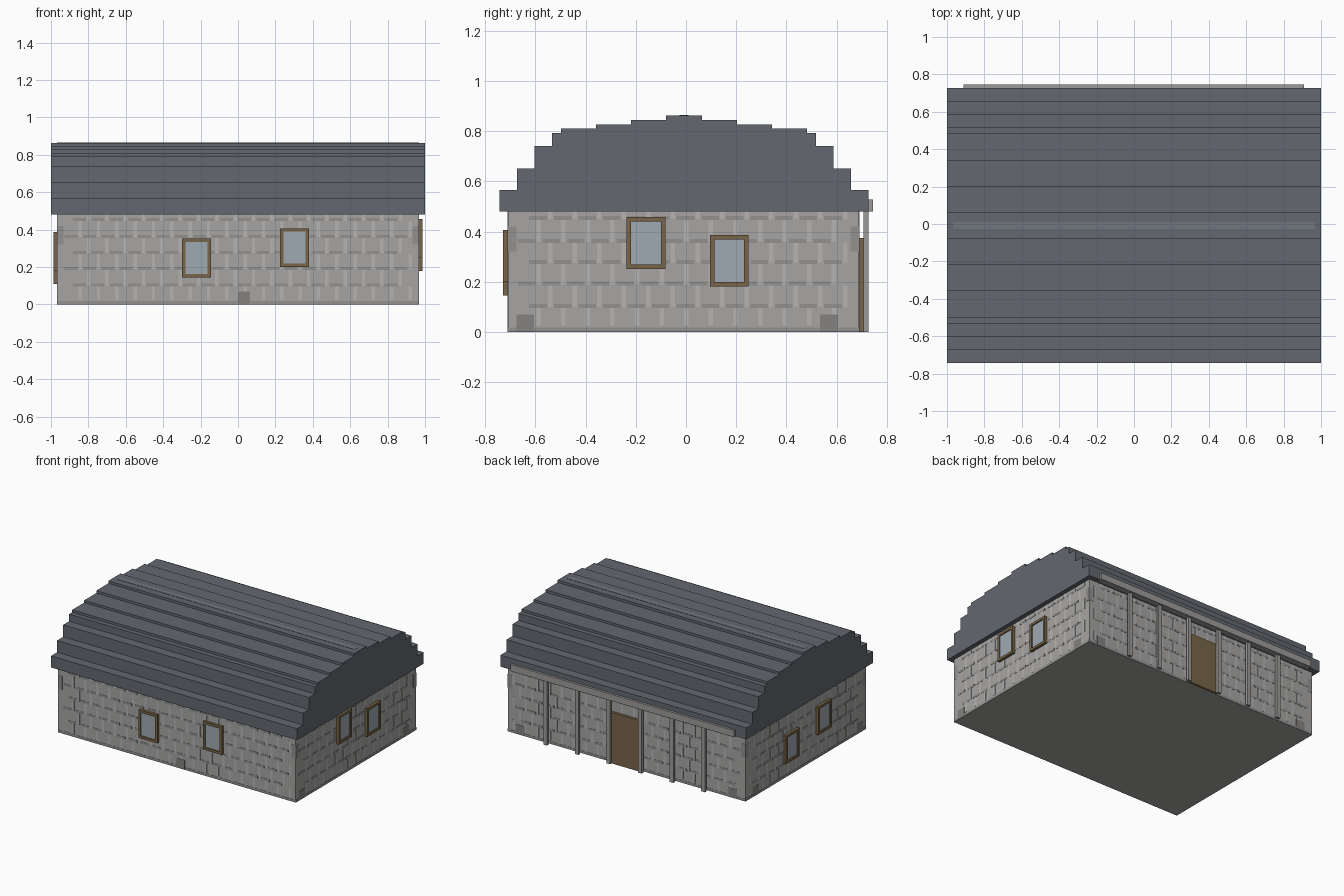
import bpy, bmesh

if "Cube" in bpy.data.objects:
    bpy.data.objects.remove(bpy.data.objects["Cube"])

WX, WF, WB, WH = 0.967, -0.71, 0.69, 0.48   # wall half length, front, back, height


def material(name, rgb):
    m = bpy.data.materials.new(name)
    m.diffuse_color = (*rgb, 1)
    m.use_nodes = True
    m.node_tree.nodes["Principled BSDF"].inputs["Base Color"].default_value = m.diffuse_color
    return m


STONE = material("stone", (0.38, 0.375, 0.37))
DARK = material("dark_stone", (0.29, 0.285, 0.28))
DARKER = material("weathered_stone", (0.23, 0.225, 0.22))
LIGHT = material("light_mortar", (0.46, 0.455, 0.45))
SLATE = material("slate", (0.125, 0.14, 0.16))
RIDGE = material("ridge_slate", (0.16, 0.185, 0.21))
WOOD = material("wood", (0.19, 0.13, 0.065))
GLASS = material("glass", (0.34, 0.40, 0.44))
TIMBER = material("grey_timber", (0.34, 0.33, 0.32))


def finish(name, bm, mat):
    bmesh.ops.recalc_face_normals(bm, faces=bm.faces)
    me = bpy.data.meshes.new(name)
    bm.to_mesh(me)
    bm.free()
    me.materials.append(mat)
    ob = bpy.data.objects.new(name, me)
    bpy.context.collection.objects.link(ob)
    return ob


def boxes(name, items, mat):
    """One object from boxes given as (x0, x1, y0, y1, z0, z1)."""
    bm = bmesh.new()
    for x0, x1, y0, y1, z0, z1 in items:
        vs = bmesh.ops.create_cube(bm, size=1)["verts"]
        bmesh.ops.scale(bm, vec=(x1 - x0, y1 - y0, z1 - z0), verts=vs)
        bmesh.ops.translate(bm, vec=((x0 + x1) / 2, (y0 + y1) / 2, (z0 + z1) / 2), verts=vs)
    return finish(name, bm, mat)


def on_wall(side, u0, u1, z0, z1, depth):
    """Box standing proud of one wall; u runs along x or y."""
    if side == "front":
        return (u0, u1, WF - depth, WF, z0, z1)
    if side == "back":
        return (u0, u1, WB, WB + depth, z0, z1)
    if side == "right":
        return (WX, WX + depth, u0, u1, z0, z1)
    return (-WX - depth, -WX, u0, u1, z0, z1)


# Solid stone body
boxes("walls", [(-WX, WX, WF, WB, 0, WH)], STONE)

# Shallow masonry courses on every wall
ROWS = [0.02, 0.095, 0.185, 0.27, 0.355, 0.445]
for side in ("front", "back", "right", "left"):
    lo, hi = (-WX, WX) if side in ("front", "back") else (WF, WB)
    dashes, joints = [], []
    for i, z in enumerate(ROWS):
        u = lo + 0.04 + 0.045 * (i % 2)
        while u + 0.07 < hi - 0.03:
            if i:
                dashes.append(on_wall(side, u, u + 0.07, z, z + 0.016, 0.0015))
            top = ROWS[i + 1] if i < 5 else WH
            joints.append(on_wall(side, u + 0.074, u + 0.092, z + 0.005, top, 0.001))
            u += 0.098
    dashes.append(on_wall(side, lo, hi, 0, 0.018, 0.0015))
    for a in (lo, hi - 0.035):
        dashes.append(on_wall(side, a, a + 0.035, 0.32, 0.42, 0.0015))
    boxes(side + "_courses", dashes, DARK)
    boxes(side + "_joints", joints, LIGHT)

# Dark footing stones
boxes("footing_stones", [on_wall("front", 0, 0.065, 0, 0.07, 0.002)]
      + [on_wall(s, u, u + 0.07, 0, 0.07, 0.002) for s in ("right", "left") for u in (-0.675, 0.535)]
      + [on_wall("back", u, u + 0.07, 0, 0.07, 0.002) for u in (-0.9, 0.83)], DARKER)

# Stepped barrel roof: (half width, top of step)
STEPS = [(0.736, 0.565), (0.666, 0.652), (0.596, 0.74), (0.526, 0.792),
         (0.491, 0.81), (0.351, 0.827), (0.211, 0.845), (0.071, 0.863)]
YC = -0.008
half, z = [], WH
for w, top in STEPS:
    half += [(w, z), (w, top)]
    z = top
outline = [(YC + w, h) for w, h in half] + [(YC - w, h) for w, h in reversed(half)]
bm = bmesh.new()
face = bm.faces.new([bm.verts.new((-1, y, h)) for y, h in outline])
ext = bmesh.ops.extrude_face_region(bm, geom=[face])["geom"]
bmesh.ops.translate(bm, vec=(2, 0, 0), verts=[v for v in ext if isinstance(v, bmesh.types.BMVert)])
finish("stepped_roof", bm, SLATE)
boxes("ridge_strip", [(-WX, WX, YC - 0.018, YC + 0.018, 0.858, 0.865)], RIDGE)

# Windows: (side, left edge, sill height)
WINDOWS = [("front", -0.30, 0.145), ("front", 0.225, 0.20),
           ("right", -0.237, 0.25), ("right", 0.095, 0.18),
           ("left", 0.09, 0.11), ("left", -0.285, 0.18)]
W, H, B = 0.155, 0.207, 0.018
for n, (side, u, z) in enumerate(WINDOWS, 1):
    bars = [(u, u + W, z, z + B), (u, u + W, z + H - B, z + H),
            (u, u + B, z + B, z + H - B), (u + W - B, u + W, z + B, z + H - B)]
    boxes(f"{side}_window_frame_{n}", [on_wall(side, *b, 0.02) for b in bars], WOOD)
    boxes(f"{side}_window_glass_{n}",
          [on_wall(side, u + B, u + W - B, z + B, z + H - B, 0.012)], GLASS)

# Back porch: door, posts and the beam they carry
boxes("door", [on_wall("back", -0.13, 0.12, 0, 0.375, 0.02)], WOOD)
for n in range(6):
    x = -0.005 + (n - 2.5) * 0.257
    boxes(f"porch_post_{n + 1}", [(x - 0.015, x + 0.015, 0.708, 0.727, 0, WH)], TIMBER)
boxes("porch_beam", [(-0.912, 0.908, 0.705, 0.745, WH - 0.001, 0.527)], TIMBER)
